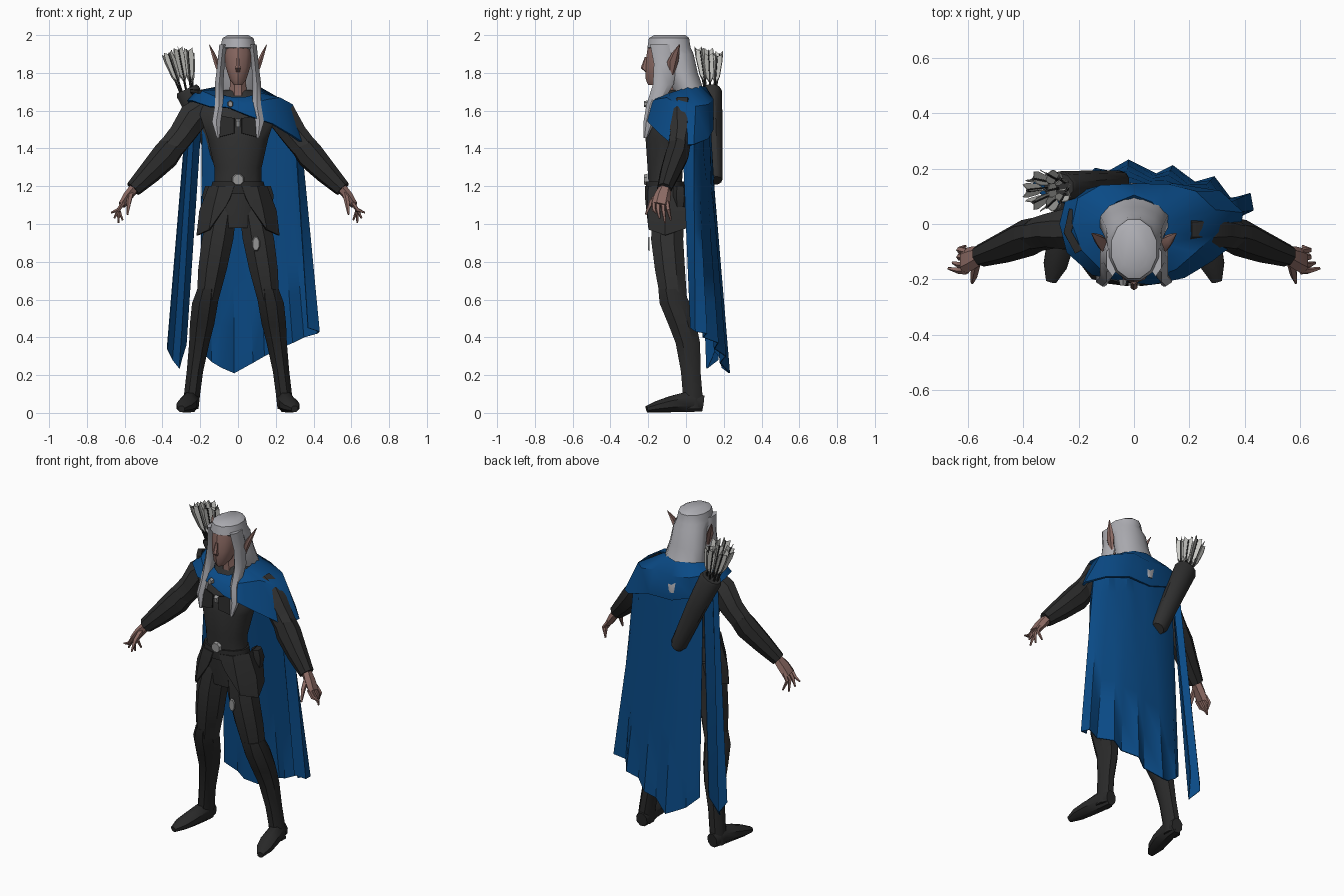
import bpy, bmesh, math, random
from mathutils import Vector

random.seed(4)


def mat(name, r, g, b):
    m = bpy.data.materials.new(name)
    m.diffuse_color = (r, g, b, 1)
    return m


BLUE = mat("blue cloth", 0.003, 0.068, 0.235)
DARK = mat("dark leather", 0.030, 0.030, 0.030)
BLACK = mat("black boots", 0.022, 0.022, 0.022)
HAIR = mat("silver hair", 0.42, 0.42, 0.45)
SKIN = mat("skin", 0.27, 0.15, 0.13)
FEATHER = mat("pale feather", 0.60, 0.60, 0.57)
METAL = mat("grey metal", 0.30, 0.30, 0.30)


def finish(name, bm, m, thick=0, angle=40, recalc=True):
    if recalc:
        bmesh.ops.recalc_face_normals(bm, faces=bm.faces)
    for f in bm.faces:
        f.smooth = True
    for e in bm.edges:
        e.smooth = len(e.link_faces) == 2 and e.calc_face_angle(0) < math.radians(angle)
    me = bpy.data.meshes.new(name)
    bm.to_mesh(me)
    bm.free()
    me.materials.append(m)
    ob = bpy.data.objects.new(name, me)
    bpy.context.collection.objects.link(ob)
    if thick:
        s = ob.modifiers.new("thickness", "SOLIDIFY")
        s.thickness = thick
        s.offset = 0
    return ob


def tube(name, pts, m, n=8, level=False, ref=(1, 0, 0)):
    """Capped tube through (x, y, z, half width, half depth); level keeps rings horizontal."""
    bm = bmesh.new()
    P = [Vector(p[:3]) for p in pts]
    rings = []
    for i, p in enumerate(pts):
        t = Vector((0, 0, 1)) if level else (P[min(i + 1, len(P) - 1)] - P[max(i - 1, 0)]).normalized()
        u = Vector(ref)
        u = (u - t * u.dot(t)).normalized()
        v = t.cross(u)
        ang = [2 * math.pi * (k + 0.5) / n for k in range(n)]
        rings.append([bm.verts.new(P[i] + u * p[3] * math.cos(a) + v * p[4] * math.sin(a)) for a in ang])
    for a, b in zip(rings, rings[1:]):
        for k in range(n):
            bm.faces.new((a[k], a[(k + 1) % n], b[(k + 1) % n], b[k]))
    bm.faces.new(rings[0])
    bm.faces.new(rings[-1])
    return finish(name, bm, m)


def sheet(name, rows, m, thick=0.006, closed=False):
    bm = bmesh.new()
    V = [[bm.verts.new(p) for p in r] for r in rows]
    n = len(V[0])
    for a, b in zip(V, V[1:]):
        for k in range(n if closed else n - 1):
            bm.faces.new((a[k], a[(k + 1) % n], b[(k + 1) % n], b[k]))
    return finish(name, bm, m, thick)


def hang(top, bottom, rows=6):
    return [[Vector(a).lerp(Vector(b), i / rows) for a, b in zip(top, bottom)] for i in range(rows + 1)]


def flip(pts, s):
    return [(p[0] * s,) + tuple(p[1:]) for p in pts]


# torso, belt and buckle
tube("torso", [(0, -.09, .98, .13, .085), (0, -.10, 1.12, .15, .095), (0, -.11, 1.22, .128, .092),
               (0, -.11, 1.30, .130, .097), (0, -.10, 1.45, .165, .118), (0, -.075, 1.58, .21, .115),
               (0, -.045, 1.66, .18, .085), (0, -.05, 1.71, .07, .055)], DARK, 12, True)
tube("belt", [(0, -.11, 1.16, .15, .106), (0, -.11, 1.19, .148, .106), (0, -.11, 1.225, .14, .103)], BLACK, 12, True)
tube("belt_buckle", [(0, -.205, 1.235, .034, .034), (0, -.222, 1.235, .028, .028)], METAL, 8)
tube("cloak_clasp", [(-.04, -.20, 1.635, .017, .02), (-.04, -.222, 1.635, .012, .015)], METAL, 6)
tube("chest_pendant", [(0, -.20, 1.535, .02, .03), (0, -.222, 1.53, .014, .022)], METAL, 4)
# raised front seam of the jerkin, with short lapels
for s in (1, -1):
    sheet("lapel", [flip([(.02, -.217, 1.56), (.02, -.222, 1.48)], s),
                    flip([(.13, -.185, 1.58), (.10, -.212, 1.46)], s)], BLACK)

# neck, face and nose
tube("neck", [(0, -.07, 1.62, .06, .055), (0, -.07, 1.70, .048, .05), (0, -.08, 1.80, .045, .05)], SKIN, 8, True)
tube("face", [(0, -.165, 1.735, .022, .035), (0, -.145, 1.765, .046, .068), (0, -.125, 1.83, .068, .092),
              (0, -.12, 1.90, .076, .088), (0, -.115, 1.95, .074, .085)], SKIN, 10, True)
tube("nose", [(0, -.21, 1.885, .008, .008), (0, -.222, 1.825, .015, .018), (0, -.205, 1.805, .012, .01)],
     SKIN, 6, True)

# hair: cap, long back and front locks; pointed ears
tube("hair", [(0, -.085, 2.0, .055, .085), (0, -.09, 1.985, .085, .11), (0, -.09, 1.935, .097, .118),
              (0, -.045, 1.90, .102, .088), (0, -.02, 1.80, .112, .085), (0, .015, 1.70, .13, .085),
              (0, .06, 1.62, .11, .085), (0, .10, 1.55, .03, .05)], HAIR, 12, True)
for s in (1, -1):
    tube("front_lock", flip([(.078, -.13, 1.95, .024, .06), (.09, -.11, 1.85, .022, .06),
                             (.10, -.12, 1.74, .026, .055), (.10, -.17, 1.63, .026, .04),
                             (.115, -.195, 1.54, .026, .03), (.105, -.215, 1.455, .008, .01)], s), HAIR, 6, True)
    tube("ear", flip([(.095, -.08, 1.78, .008, .012), (.115, -.07, 1.86, .016, .03),
                      (.132, -.055, 1.905, .011, .02), (.152, -.035, 1.95, .002, .003)], s), SKIN, 6, True)

for s in (1, -1):
    # sleeves with a flared elbow cuff
    tube("sleeve", flip([(.17, -.02, 1.62, .07, .07), (.235, -.02, 1.57, .085, .078), (.30, -.025, 1.47, .073, .065),
                         (.36, -.04, 1.395, .07, .06)], s), DARK, 8)
    tube("forearm_guard", flip([(.345, -.035, 1.415, .07, .06), (.385, -.05, 1.36, .076, .066),
                                (.47, -.085, 1.27, .062, .055), (.555, -.115, 1.185, .044, .04)], s), BLACK, 8)
    # hands: palm, fingers and thumb
    tube("palm", flip([(.545, -.11, 1.195, .028, .032), (.585, -.125, 1.145, .026, .045),
                       (.615, -.135, 1.10, .02, .048)], s), SKIN, 6)
    for y0, tip in ((-.17, (.672, -.16, 1.06)), (-.148, (.655, -.14, 1.03)),
                    (-.122, (.632, -.11, 1.005)), (-.10, (.61, -.08, 1.02))):
        tube("finger", flip([(.605, y0, 1.115, .012, .013), (.632, (y0 + tip[1]) / 2 - .004, 1.075, .011, .012),
                             tip + (.005, .005)], s), SKIN, 5)
    tube("thumb", flip([(.568, -.14, 1.16, .016, .018), (.578, -.185, 1.115, .014, .014),
                        (.585, -.213, 1.05, .005, .005)], s), SKIN, 5)
    # legs, knee boots and feet
    tube("trouser_leg", flip([(.08, -.09, 1.08, .08, .09), (.108, -.10, .92, .09, .092), (.135, -.085, .76, .082, .086),
                              (.16, -.065, .60, .062, .076), (.18, -.03, .48, .055, .065)], s), DARK, 8, True)
    tube("boot_shaft", flip([(.162, -.08, .655, .058, .072), (.175, -.06, .58, .074, .086), (.19, -.02, .47, .07, .08),
                             (.205, .01, .37, .058, .07), (.228, .025, .22, .047, .056),
                             (.243, .035, .10, .046, .056), (.25, .035, .02, .044, .055)], s), BLACK, 8, True)
    tube("boot_foot", flip([(.243, .09, .05, .036, .045), (.25, .02, .06, .048, .06), (.268, -.08, .046, .052, .046),
                            (.285, -.15, .033, .046, .033), (.30, -.208, .02, .02, .018)], s), BLACK, 8)
    # split hip skirt
    sheet("hip_skirt", [flip([(.02, -.213, 1.20), (.10, -.195, 1.20), (.15, -.11, 1.20), (.13, .0, 1.20)], s),
                        flip([(.04, -.212, 1.14), (.13, -.20, 1.08), (.20, -.11, 1.07), (.16, .015, 1.08)], s),
                        flip([(.06, -.208, 1.10), (.15, -.195, .97), (.215, -.11, .94), (.17, .01, .98)], s)],
          DARK, .01)
    tube("belt_pouch", flip([(.15, -.03, 1.20, .028, .035), (.158, -.03, 1.15, .036, .042),
                             (.158, -.03, 1.09, .026, .032)], s), BLACK, 6, True)
# worn patch on the thigh
tube("thigh_patch", [(.095, -.192, .895, .022, .042), (.095, -.2, .895, .018, .036)], METAL, 8)

# cape: main sheet with folds, plus the separate strip behind the quiver arm
top = [(.30, -.02, 1.50), (.33, .04, 1.47), (.29, .05, 1.55), (.25, .09, 1.58), (.20, .08, 1.60), (.15, .12, 1.63),
       (.09, .10, 1.64), (.03, .125, 1.64), (-.03, .11, 1.64), (-.09, .12, 1.63), (-.15, .10, 1.62), (-.19, .10, 1.60)]
low = [(.37, .025, .45), (.43, .05, .43), (.42, .11, .42), (.35, .09, .40), (.29, .17, .37), (.22, .15, .34),
       (.14, .21, .30), (.08, .18, .265), (-.02, .23, .21), (-.09, .19, .24), (-.14, .20, .27), (-.20, .15, .33)]
sheet("cape", hang(top, low), BLUE)
sheet("cape_strip", hang([(-.19, .10, 1.62), (-.225, .06, 1.62), (-.25, .09, 1.62), (-.27, .07, 1.60)],
                         [(-.275, .17, .36), (-.31, .11, .235), (-.345, .17, .28), (-.375, .13, .34)]), BLUE)

# mantle around the shoulders, longer over one arm
outer = [(-.05, -.20, 1.615), (.06, -.215, 1.57), (.18, -.19, 1.53), (.28, -.13, 1.47), (.37, -.06, 1.41),
         (.39, .04, 1.42), (.31, .115, 1.45), (.15, .14, 1.50), (0, .135, 1.50), (-.14, .125, 1.55),
         (-.24, .10, 1.61), (-.265, 0, 1.65), (-.24, -.10, 1.65), (-.15, -.18, 1.62)]
mid = [(-.04, -.185, 1.65), (.06, -.195, 1.63), (.15, -.16, 1.655), (.22, -.10, 1.665), (.285, -.04, 1.63),
       (.29, .05, 1.62), (.22, .115, 1.63), (.12, .14, 1.66), (0, .14, 1.65), (-.12, .135, 1.67),
       (-.20, .09, 1.69), (-.22, 0, 1.70), (-.19, -.09, 1.70), (-.12, -.16, 1.67)]
inner = []
for x, y, z in mid:
    a = math.atan2(y + .03, x)
    inner.append((.11 * math.cos(a), -.03 + .13 * math.sin(a), 1.705 + (.02 if y > 0 else -.04 * max(0, -math.sin(a)))))
sheet("shoulder_mantle", [inner, mid, outer], BLUE, .012, True)

# quiver slung across the back
tube("quiver", [(-.045, .158, 1.23, .036, .034), (-.06, .156, 1.25, .048, .038), (-.17, .145, 1.50, .06, .048),
                (-.265, .135, 1.70, .068, .056), (-.272, .135, 1.715, .06, .05)], DARK, 10)
tube("quiver_strap", [(-.22, .05, 1.68, .02, .012), (-.24, -.03, 1.705, .02, .012), (-.2, -.10, 1.70, .02, .012)],
     BLACK, 4)

# arrows: thin shafts, each with three feather vanes
for i in range(9):
    a = 2 * math.pi * i / 8
    r = 1 if i < 8 else 0
    base = Vector((-.268 + .03 * r * math.cos(a), .13 + .025 * r * math.sin(a), 1.68))
    tip = Vector((-.318 + .072 * r * math.cos(a), .12 + .062 * r * math.sin(a), 1.915 + random.uniform(-.02, .025)))
    d = tip - base
    tube("arrow_shaft", [tuple(base) + (.006, .006), tuple(base + d * .95) + (.006, .006)], BLACK, 5)
    side = d.cross(Vector((0, 1, 0))).normalized()
    other = d.cross(side).normalized()
    bm = bmesh.new()
    for k in range(3):
        b = a + 2 * math.pi * k / 3
        w = side * math.cos(b) + other * math.sin(b)
        bm.faces.new([bm.verts.new(base + d * t + w * q) for t, q in
                      ((.28, 0), (.45, .022), (.82, .03), (1.0, .026), (.93, 0))])
    finish("arrow_feathers", bm, FEATHER, .003)
